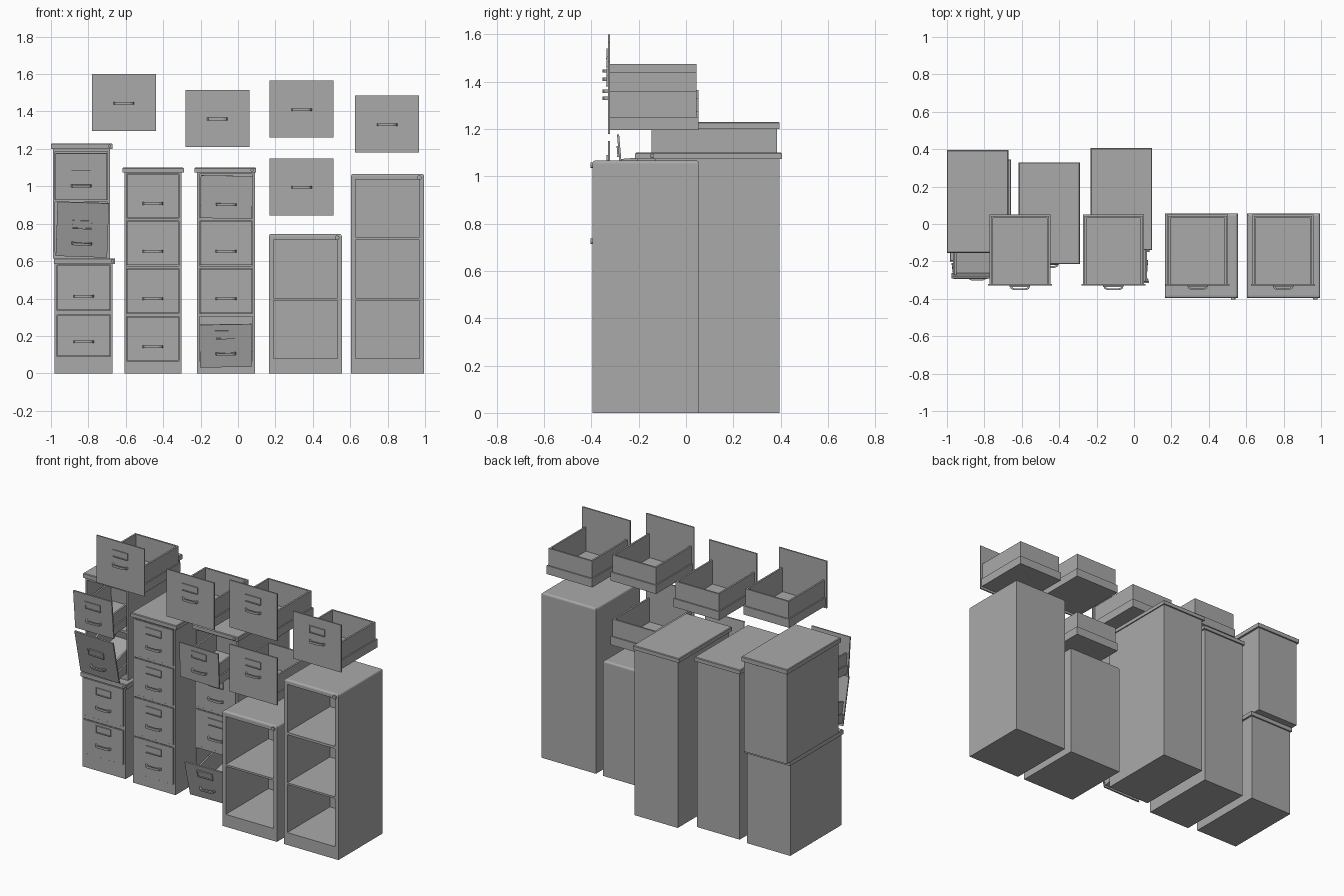
import bpy, bmesh, math
from mathutils import Matrix, Vector

if "Cube" in bpy.data.objects:
    bpy.data.objects.remove(bpy.data.objects["Cube"])

steel = bpy.data.materials.new("grey steel")
steel.diffuse_color = (0.4, 0.4, 0.4, 1)
steel.use_nodes = True
steel.node_tree.nodes["Principled BSDF"].inputs["Base Color"].default_value = steel.diffuse_color


def box(bm, x0, x1, y0, y1, z0, z1):
    """Add an axis-aligned box and return its vertices."""
    m = Matrix.Translation(((x0 + x1) / 2, (y0 + y1) / 2, (z0 + z1) / 2)) @ \
        Matrix.Diagonal((x1 - x0, y1 - y0, z1 - z0, 1))
    return bmesh.ops.create_cube(bm, size=1, matrix=m)["verts"]


def finish(bm, name, matrix=None):
    if matrix is not None:
        bm.transform(matrix)
    bmesh.ops.recalc_face_normals(bm, faces=bm.faces)
    me = bpy.data.meshes.new(name)
    bm.to_mesh(me)
    bm.free()
    me.materials.append(steel)
    ob = bpy.data.objects.new(name, me)
    bpy.context.collection.objects.link(ob)
    return ob


def add_handle(bm, w, z, t=0.007):
    """Bowed pull handle: a flat arc in plan, thickened vertically."""
    outer = [(-w / 2, 0), (-w * 0.44, -0.016), (-w * 0.3, -0.024),
             (w * 0.3, -0.024), (w * 0.44, -0.016), (w / 2, 0)]
    inner = [(x * 0.82, y * 0.62) for x, y in outer]
    ring = outer + inner[::-1]
    top = [bm.verts.new((x, y, z + t)) for x, y in ring]
    low = [bm.verts.new((x, y, z - t)) for x, y in ring]
    n = len(ring)
    for i in range(n):
        j = (i + 1) % n
        bm.faces.new((top[i], top[j], low[j], low[i]))
    for i in range(len(outer) - 1):
        a, b, c, d = i, i + 1, n - 2 - i, n - 1 - i
        bm.faces.new((top[a], top[b], top[c], top[d]))
        bm.faces.new((low[d], low[c], low[b], low[a]))


def drawer(name, x, y, z, w, h, tray_w, tray_h, label, pull, tilt=0, roll=0, depth=0.36):
    """Front panel with label holder and handle, and an open tray behind."""
    bm = bmesh.new()
    box(bm, -w / 2, w / 2, 0, 0.009, 0, h)
    # label holder: card plate with a raised rim
    lw = 0.052
    box(bm, -lw, lw, -0.003, 0.001, label, label + 0.046)
    box(bm, -lw, lw, -0.008, 0.001, label, label + 0.006)
    box(bm, -lw, lw, -0.006, 0.001, label + 0.041, label + 0.046)
    for s in (-1, 1):
        box(bm, s * lw - 0.003, s * lw + 0.003, -0.006, 0.001, label, label + 0.046)
    add_handle(bm, 0.11, pull)
    # tray walls and floor
    t, e, z0 = tray_w / 2, 0.011, 0.015
    z1 = z0 + tray_h
    y0, y1 = 0.008, 0.008 + depth
    box(bm, -t, t, y0, y1, z0, z0 + 0.01)
    box(bm, -t, t, y1 - e, y1, z0, z1)
    for s in (-1, 1):
        xa, xb = sorted((s * t, s * (t - e)))
        box(bm, xa, xb, y0, y1, z0, z1)
    # wider runner strip round the lower part
    o, rz = 0.008, z0 + 0.055
    box(bm, -t - o, t + o, y1 - 0.002, y1 + o, z0, rz)
    for s in (-1, 1):
        xa, xb = sorted((s * (t + o), s * (t - 0.002)))
        box(bm, xa, xb, y0, y1 + o, z0, rz)
    m = Matrix.Translation((x, y, z)) @ Matrix.Rotation(math.radians(tilt), 4, 'X') \
        @ Matrix.Rotation(math.radians(roll), 4, 'Y')
    return finish(bm, name, m)


def lock(name, x, y, z, r=0.012):
    bm = bmesh.new()
    bmesh.ops.create_cone(bm, cap_ends=True, segments=16, radius1=r, radius2=r, depth=0.014,
                          matrix=Matrix.Translation((x, y, z)) @ Matrix.Rotation(math.pi / 2, 4, 'X'))
    finish(bm, name)


def shell(name, x0, x1, y0, y1, z0, z1, cells, side, round_top=False):
    """Cabinet body with open cells cut into its front."""
    bm = bmesh.new()
    box(bm, x0, x1, y0, y1, z0, z1)
    if round_top:
        edges = [e for e in bm.edges if all(v.co.z > z1 - 1e-4 for v in e.verts)]
        bmesh.ops.bevel(bm, geom=edges, offset=0.012, segments=3, profile=0.5, affect='EDGES')
    body = finish(bm, name)
    bm = bmesh.new()
    for a, b in cells:
        box(bm, x0 + side, x1 - side, y0 - 0.05, y1 - 0.015, a, b)
    cutter = finish(bm, name + "_cutter")
    cutter.hide_render = True
    cutter.hide_viewport = True
    mod = body.modifiers.new("cells", 'BOOLEAN')
    mod.operation = 'DIFFERENCE'
    mod.solver = 'EXACT'
    mod.object = cutter


def cap(name, x0, x1, y0, y1, z0, z1):
    bm = bmesh.new()
    box(bm, x0, x1, y0, y1, z0, z1)
    bmesh.ops.bevel(bm, geom=[e for e in bm.edges if all(v.co.z > z1 - 1e-4 for v in e.verts)],
                    offset=0.004, segments=1, affect='EDGES')
    finish(bm, name)


def cabinet_drawer(name, body, cell, y, tilt=0, roll=0, dz=0, h=None):
    """Drawer sized to fit a cabinet cell."""
    x0, x1 = body
    w = x1 - x0 - 0.03
    height = h or cell[1] - cell[0] - 0.006
    drawer(name, (x0 + x1) / 2, y, cell[0] + 0.003 + dz, w, height, w - 0.03, 0.13,
           0.155, 0.075, tilt, roll, 0.34)


# Stacked pair: lower cabinet
lower = [(0.09, 0.312), (0.335, 0.58)]
bx = (-0.98, -0.67)
shell("lower_stack_body", *bx, -0.19, 0.335, 0, 0.59, lower, 0.012)
cap("lower_stack_cap", -0.985, -0.657, -0.2, 0.345, 0.585, 0.615)
lock("lower_stack_lock", -0.672, -0.205, 0.6, 0.008)
for i, c in enumerate(lower):
    cabinet_drawer(f"lower_stack_drawer_{i}", bx, c, -0.195)

# Stacked pair: upper cabinet with two drawers sliding out
upper = [(0.65, 0.915), (0.93, 1.185)]
bx = (-0.99, -0.685)
shell("upper_stack_body", *bx, -0.145, 0.385, 0.615, 1.205, upper, 0.012)
cap("upper_stack_cap", -1.0, -0.672, -0.155, 0.395, 1.2, 1.23)
lock("upper_stack_lock", -0.687, -0.158, 1.215, 0.008)
cabinet_drawer("upper_stack_drawer_0", bx, upper[0], -0.215, 15, 2, -0.03, 0.3)
cabinet_drawer("upper_stack_drawer_1", bx, upper[1], -0.27, 5, 0, -0.005)

# Two tall four-drawer cabinets
tall = [(0.065, 0.305), (0.32, 0.56), (0.575, 0.815), (0.83, 1.065)]
bx = (-0.608, -0.303)
shell("tall_closed_body", *bx, -0.205, 0.32, 0, 1.08, tall, 0.012)
cap("tall_closed_cap", -0.617, -0.29, -0.215, 0.33, 1.073, 1.1)
for i, c in enumerate(tall):
    cabinet_drawer(f"tall_closed_drawer_{i}", bx, c, -0.21)

bx = (-0.218, 0.09)
shell("tall_open_body", *bx, -0.13, 0.395, 0, 1.08, tall, 0.012)
cap("tall_open_cap", -0.232, 0.097, -0.14, 0.405, 1.073, 1.1)
lock("tall_open_lock", 0.075, -0.143, 1.087, 0.008)
pose = [(-0.2, 13, -1, -0.035), (-0.135, 0, 0, 0), (-0.135, 0, 0, 0), (-0.3, 4, 1, -0.005)]
for i, (c, (y, tilt, roll, dz)) in enumerate(zip(tall, pose)):
    cabinet_drawer(f"tall_open_drawer_{i}", bx, c, y, tilt, roll, dz)

# Two empty cabinets on the right
bays = [(0.08, 0.39), (0.402, 0.712), (0.728, 1.037)]
shell("short_empty_body", 0.165, 0.555, -0.395, 0.055, 0, 0.745, bays[:2], 0.024, True)
lock("short_empty_lock", 0.53, -0.397, 0.725)
shell("tall_empty_body", 0.605, 0.995, -0.395, 0.055, 0, 1.067, bays, 0.024, True)
lock("tall_empty_lock", 0.97, -0.397, 1.047)

# Loose drawers floating above
for i, (x, z) in enumerate([(-0.61, 1.295), (-0.11, 1.21), (0.34, 1.26),
                            (0.797, 1.18), (0.34, 0.845)]):
    drawer(f"loose_drawer_{i}", x, -0.33, z, 0.342, 0.305, 0.31, 0.165, 0.2, 0.15, depth=0.366)
